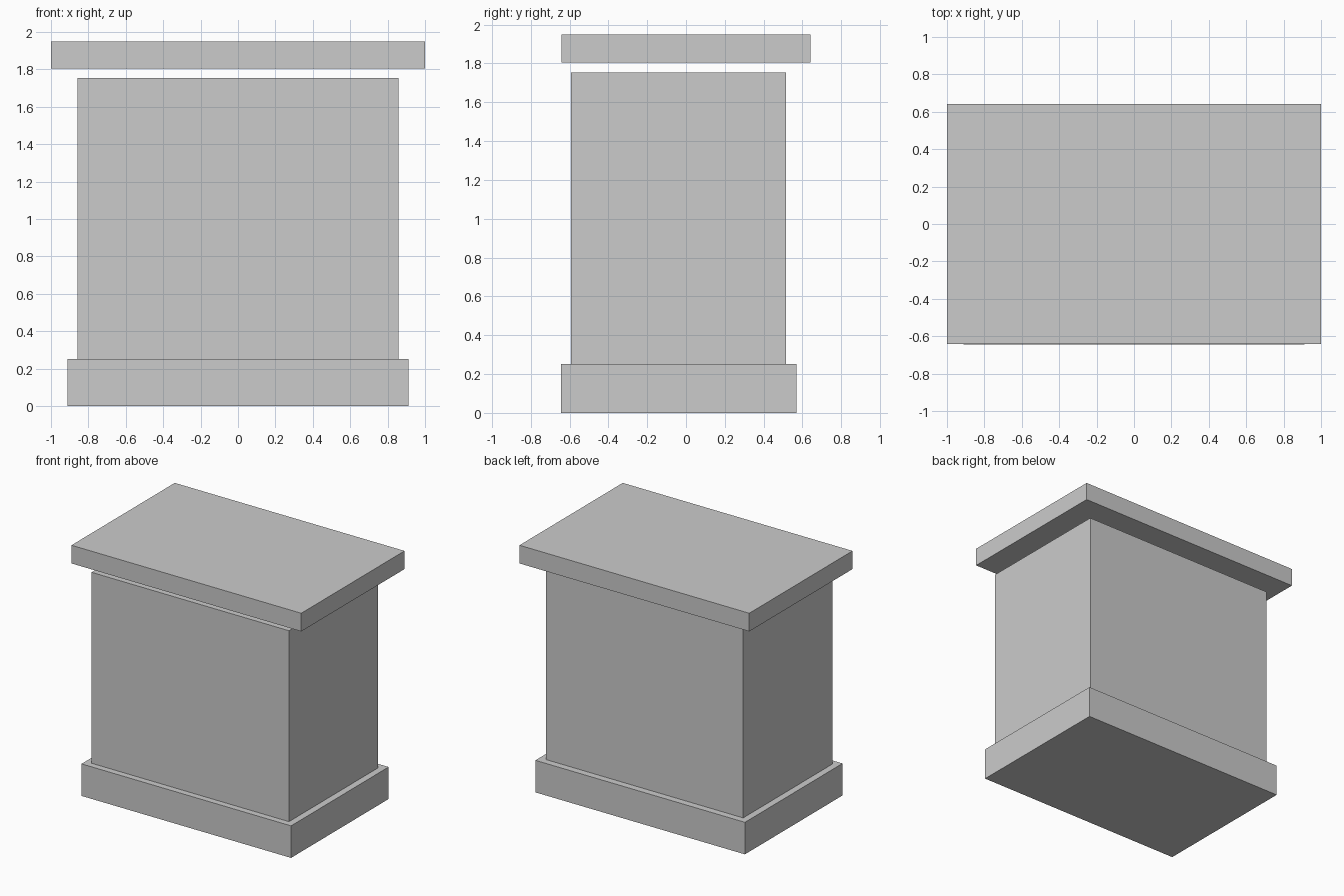
import bpy

if "Cube" in bpy.data.objects:
    bpy.data.objects.remove(bpy.data.objects["Cube"])


def box(name, x, y, z):
    """Axis-aligned box from (min, max) ranges."""
    ranges = (x, y, z)
    bpy.ops.mesh.primitive_cube_add(size=1, location=[(a + b) / 2 for a, b in ranges])
    ob = bpy.context.object
    ob.name = name
    ob.scale = [b - a for a, b in ranges]
    bpy.ops.object.transform_apply(location=False, rotation=False, scale=True)
    return ob


# Plinth, flush with the slab at the front and set in at the back
box("base_plinth", (-0.912, 0.912), (-0.643, 0.57), (0, 0.252))
# Main body
box("cabinet_body", (-0.859, 0.859), (-0.593, 0.516), (0.252, 1.754))
# Overhanging top slab, floating a little above the body
box("top_slab", (-1, 1), (-0.642, 0.642), (1.805, 1.948))
